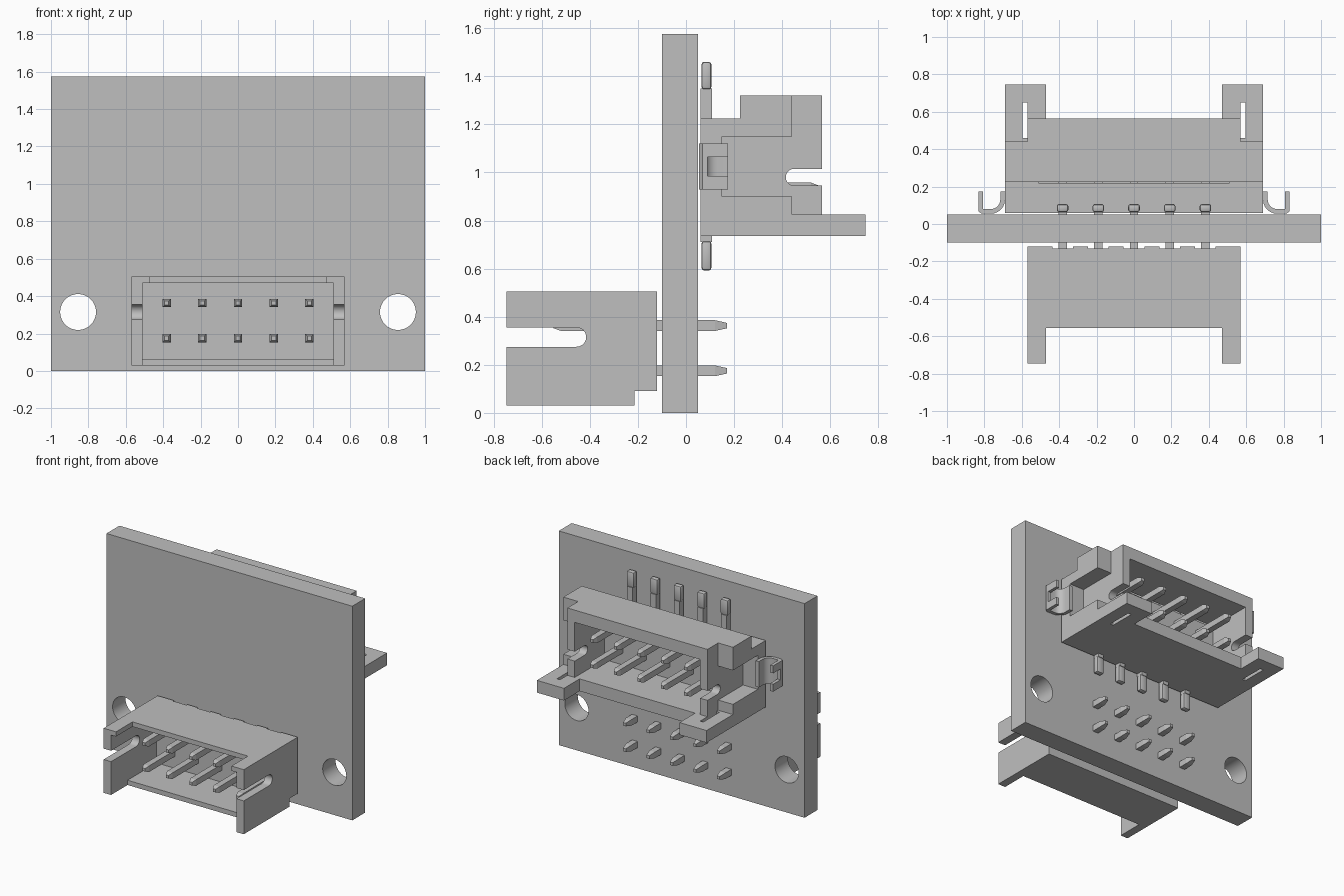
import bpy, bmesh, math
from mathutils import Matrix, Vector

cube = bpy.data.objects.get("Cube")
if cube:
    bpy.data.objects.remove(cube, do_unlink=True)

grey = bpy.data.materials.new("plain_grey")
grey.use_nodes = True
COLOR = (0.52, 0.52, 0.52, 1)
grey.diffuse_color = COLOR
grey.node_tree.nodes["Principled BSDF"].inputs["Base Color"].default_value = COLOR


def finish(name, bm):
    bmesh.ops.recalc_face_normals(bm, faces=bm.faces)
    mesh = bpy.data.meshes.new(name)
    bm.to_mesh(mesh)
    bm.free()
    mesh.materials.append(grey)
    obj = bpy.data.objects.new(name, mesh)
    bpy.context.collection.objects.link(obj)
    return obj


def add_box(bm, x, y, z):
    """Box from three (low, high) ranges."""
    size = [b - a for a, b in (x, y, z)]
    mid = [(a + b) / 2 for a, b in (x, y, z)]
    m = Matrix.Translation(mid) @ Matrix.Diagonal((*size, 1))
    return bmesh.ops.create_cube(bm, size=1, matrix=m)["verts"]


def box(name, x, y, z):
    bm = bmesh.new()
    add_box(bm, x, y, z)
    return finish(name, bm)


def add_prism(bm, points, depth):
    """Extrude a closed polygon of 3D points along a vector."""
    face = bm.faces.new([bm.verts.new(p) for p in points])
    ext = bmesh.ops.extrude_face_region(bm, geom=[face])["geom"]
    verts = [g for g in ext if isinstance(g, bmesh.types.BMVert)]
    bmesh.ops.translate(bm, verts=verts, vec=depth)


def side_profile(name, points, half_width):
    """Extrude a (y, z) outline symmetrically along x."""
    bm = bmesh.new()
    add_prism(bm, [(-half_width, y, z) for y, z in points], (2 * half_width, 0, 0))
    return finish(name, bm)


def cut(obj, cutter):
    mod = obj.modifiers.new("cut", "BOOLEAN")
    mod.operation = "DIFFERENCE"
    mod.solver = "EXACT"
    mod.object = cutter
    bpy.context.view_layer.objects.active = obj
    bpy.ops.object.modifier_apply(modifier=mod.name)
    bpy.data.objects.remove(cutter, do_unlink=True)


def cut_box(obj, x, y, z, both=False):
    cut(obj, box("cutter", x, y, z))
    if both:
        cut(obj, box("cutter", (-x[1], -x[0]), y, z))


def cut_slot(obj, end, z, r, outward):
    """Round-ended slot through both side walls, open in the outward y direction."""
    c = end + outward * r
    arc = [(c - outward * r * math.cos(a), z + r * math.sin(a))
           for a in (math.radians(d) for d in range(-90, 91, 15))]
    pts = arc + [(outward * 0.9, z + r), (outward * 0.9, z - r)]
    cut(obj, side_profile("cutter", pts, 0.9))


def smooth(obj):
    bpy.ops.object.select_all(action="DESELECT")
    obj.select_set(True)
    bpy.context.view_layer.objects.active = obj
    bpy.ops.object.shade_smooth_by_angle(angle=math.radians(35))


def add_pin(bm, x, z, y0, y1, w, taper0, taper1):
    """Square pin along y with tapered ends."""
    rings = []
    for y, s in ((y0, 0.5), (y0 + taper0, 1), (y1 - taper1, 1), (y1, 0.5)):
        h = w / 2 * s
        rings.append([bm.verts.new((x + a * h, y, z + b * h))
                      for a, b in ((-1, -1), (1, -1), (1, 1), (-1, 1))])
    for p, q in zip(rings, rings[1:]):
        for i in range(4):
            j = (i + 1) % 4
            bm.faces.new((p[i], p[j], q[j], q[i]))
    bm.faces.new(rings[0])
    bm.faces.new(rings[-1])


PIN_X = [i * 0.191 for i in range(-2, 3)]

# Circuit board with two mounting holes
board = box("board", (-1, 1), (-0.1, 0.05), (0, 1.575))
for side in (-1, 1):
    bm = bmesh.new()
    m = Matrix.Translation((side * 0.855, 0, 0.315)) @ Matrix.Rotation(math.pi / 2, 4, "X")
    bmesh.ops.create_cone(bm, cap_ends=True, segments=40, radius1=0.096,
                          radius2=0.096, depth=1, matrix=m)
    cut(board, finish("cutter", bm))
smooth(board)

# Front through-hole header
front = side_profile("front_housing", [
    (-0.747, 0.03), (-0.215, 0.03), (-0.215, 0.09), (-0.12, 0.09),
    (-0.12, 0.505), (-0.747, 0.505)], 0.57)
cut_box(front, (-0.51, 0.51), (-0.9, -0.22), (0.065, 0.47))
cut_box(front, (-0.47, 0.47), (-0.9, -0.555), (0.4, 0.6))
cut_box(front, (-0.51, 0.51), (-0.9, -0.555), (0, 0.2))
cut_slot(front, -0.415, 0.315, 0.04, -1)
for x in PIN_X:
    cut_box(front, (x - 0.055, x + 0.055), (-0.131, -0.1), (0.05, 0.6))
smooth(front)

bm = bmesh.new()
for x in PIN_X:
    for z in (0.175, 0.363):
        add_pin(bm, x, z, -0.55, 0.17, 0.045, 0.03, 0.05)
finish("front_pins", bm)

# Rear surface-mount header
rear = side_profile("rear_housing", [
    (0.06, 0.735), (0.747, 0.735), (0.747, 0.825), (0.565, 0.825),
    (0.565, 1.32), (0.225, 1.32), (0.225, 1.225), (0.06, 1.225)], 0.69)
cut_box(rear, (0.57, 0.8), (0.15, 0.6), (0.9, 1.15), True)
cut_box(rear, (0.57, 0.8), (0.44, 0.8), (0.825, 1.4), True)
cut_box(rear, (-0.47, 0.47), (0.565, 0.9), (0.7, 0.9))
cut_box(rear, (0.57, 0.595), (0.46, 0.65), (0.7, 0.95), True)
cut_box(rear, (-0.51, 0.51), (0.22, 0.6), (0.825, 1.23))
cut_slot(rear, 0.415, 0.98, 0.035, 1)
smooth(rear)

bm = bmesh.new()
for x in PIN_X:
    for z in (0.935, 1.122):
        add_pin(bm, x, z, 0.2, 0.55, 0.045, 0.01, 0.03)
finish("rear_pins", bm)

# Solder tails above and below the rear header: thin stem, wider rounded foot
bm = bmesh.new()
for x in PIN_X:
    for stem, foot in (((1.2, 1.35), (1.345, 1.46)), ((0.71, 0.76), (0.592, 0.715))):
        add_box(bm, (x - 0.022, x + 0.022), (0.06, 0.108), stem)
        verts = add_box(bm, (x - 0.031, x + 0.031), (0.064, 0.106), foot)
        edges = list({e for v in verts for e in v.link_edges})
        bmesh.ops.bevel(bm, geom=edges, offset=0.012, segments=2, affect="EDGES", profile=0.5)
smooth(finish("solder_tails", bm))

# Bent sheet-metal hold-downs at both ends
for side, label in ((1, "left"), (-1, "right")):
    bm = bmesh.new()
    # Curved leaf rolling from the housing down to the board
    outer, inner = [], []
    for d in range(0, 91, 15):
        a = math.radians(d)
        outer.append((0.765 - 0.075 * math.cos(a), 0.13 - 0.075 * math.sin(a)))
        inner.append((0.765 - 0.05 * math.cos(a), 0.13 - 0.05 * math.sin(a)))
    leaf = [(0.69, 0.175)] + outer + [(0.815, 0.055), (0.832, 0.068), (0.832, 0.09),
            (0.808, 0.09), (0.808, 0.08)] + inner[::-1] + [(0.715, 0.175)]
    add_prism(bm, [(side * x, y, 0.93) for x, y in leaf], Vector((0, 0, 0.19)))
    # Two upright prongs either side of the notch
    for z in ((0.93, 0.985), (1.065, 1.12)):
        add_box(bm, sorted((side * 0.808, side * 0.832)), (0.09, 0.175), z)
    smooth(finish(label + "_hold_down", bm))
